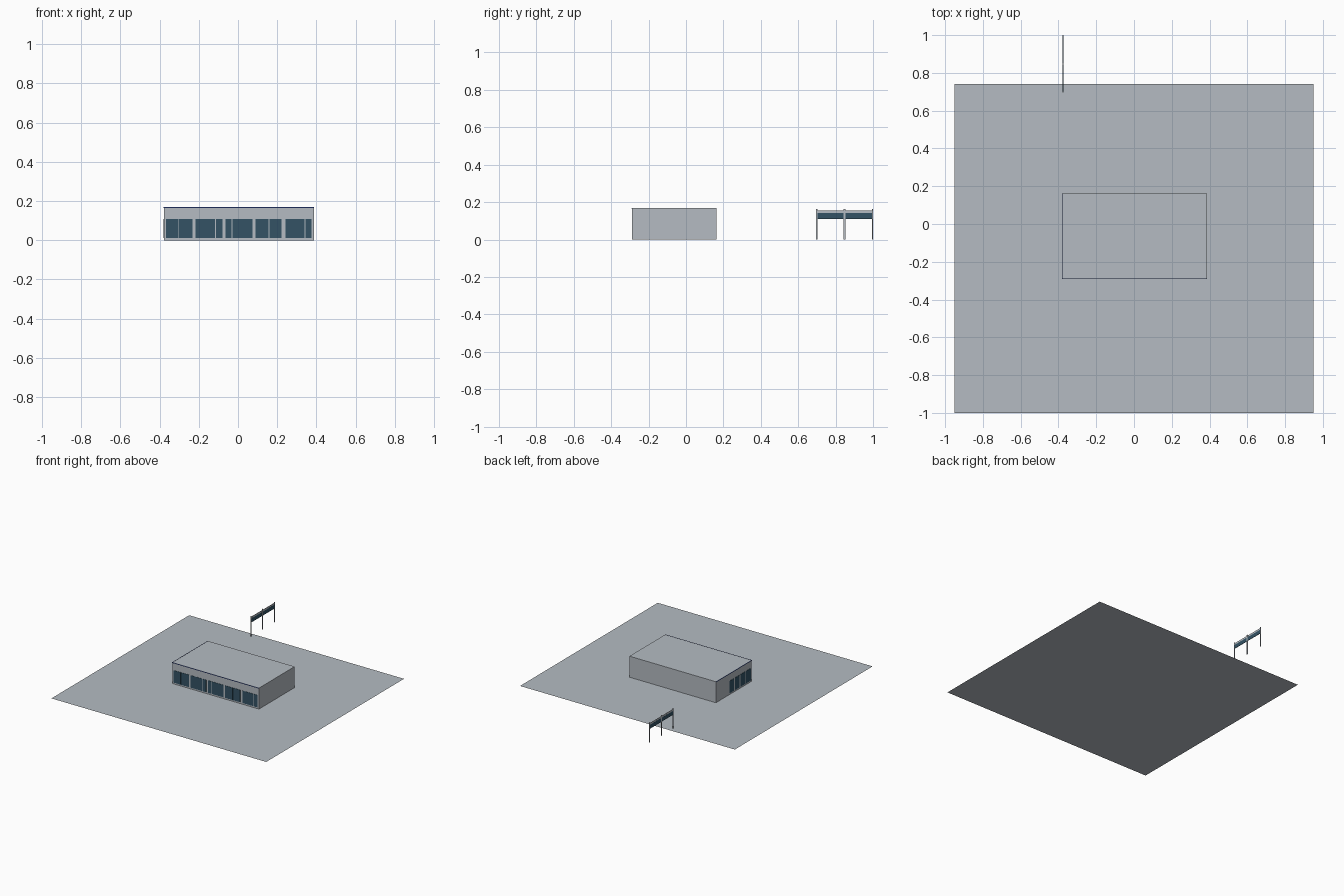
import bpy

if "Cube" in bpy.data.objects:
    bpy.data.objects.remove(bpy.data.objects["Cube"])


def material(name, rgb):
    m = bpy.data.materials.new(name)
    m.diffuse_color = (*rgb, 1)
    m.use_nodes = True
    m.node_tree.nodes["Principled BSDF"].inputs["Base Color"].default_value = m.diffuse_color
    return m


GREY = material("pale grey", (0.46, 0.50, 0.54))
GLASS = material("dark teal glass", (0.033, 0.085, 0.13))
NAVY = material("navy trim", (0.03, 0.06, 0.25))


def box(name, x, y, z, mat):
    """Box from (min, max) ranges on each axis."""
    lo, hi = zip(x, y, z)
    bpy.ops.mesh.primitive_cube_add(size=1, location=[(a + b) / 2 for a, b in zip(lo, hi)])
    o = bpy.context.object
    o.name = name
    o.scale = [b - a for a, b in zip(lo, hi)]
    o.data.materials.append(mat)
    return o


# Paved lot: one flat sheet
bpy.ops.mesh.primitive_plane_add(size=1, location=(0, -0.13, 0))
lot = bpy.context.object
lot.name = "paved_lot"
lot.scale = (1.9, 1.74, 1)
lot.data.materials.append(GREY)

# Building body
X0, X1, Y0, Y1, TOP = -0.378, 0.387, -0.288, 0.162, 0.168
box("building", (X0, X1), (Y0, Y1), (0, TOP), GREY)

# Thin trim along the front and left roof edges
box("front_roof_trim", (X0 - 0.003, X1), (Y0 - 0.003, Y0), (TOP - 0.003, TOP + 0.001), NAVY)
box("left_roof_trim", (X0 - 0.003, X0), (Y0, Y1), (TOP - 0.003, TOP + 0.001), NAVY)

# Front window panes, grouped in five bays
SILL, HEAD = 0.011, 0.109
panes = [(-0.366, -0.304), (-0.300, -0.232), (-0.217, -0.117), (-0.112, -0.079),
         (-0.064, -0.033), (-0.028, 0.074), (0.090, 0.156), (0.160, 0.222),
         (0.243, 0.340), (0.345, 0.376)]
for i, span in enumerate(panes):
    box(f"front_window_{i}", span, (Y0 - 0.002, Y0 + 0.002), (SILL, HEAD), GLASS)

# Left side window panes, toward the front corner
for i in range(4):
    y = Y0 + 0.012 + i * 0.07
    box(f"left_window_{i}", (X0 - 0.002, X0 + 0.002), (y, y + 0.058), (SILL, HEAD), GLASS)

# Freestanding gantry sign behind the building
SX = -0.376
for i, y in enumerate((0.699, 0.847, 0.997)):
    w = 0.003 if i != 1 else 0.006
    box(f"sign_post_{i}", (SX - 0.002, SX + 0.002), (y - w, y + w), (0, 0.162), GREY)
box("sign_beam", (SX - 0.001, SX + 0.001), (0.700, 0.996), (0.140, 0.155), GREY)
box("sign_panel", (SX - 0.0015, SX + 0.0015), (0.700, 0.996), (0.110, 0.141), GLASS)
